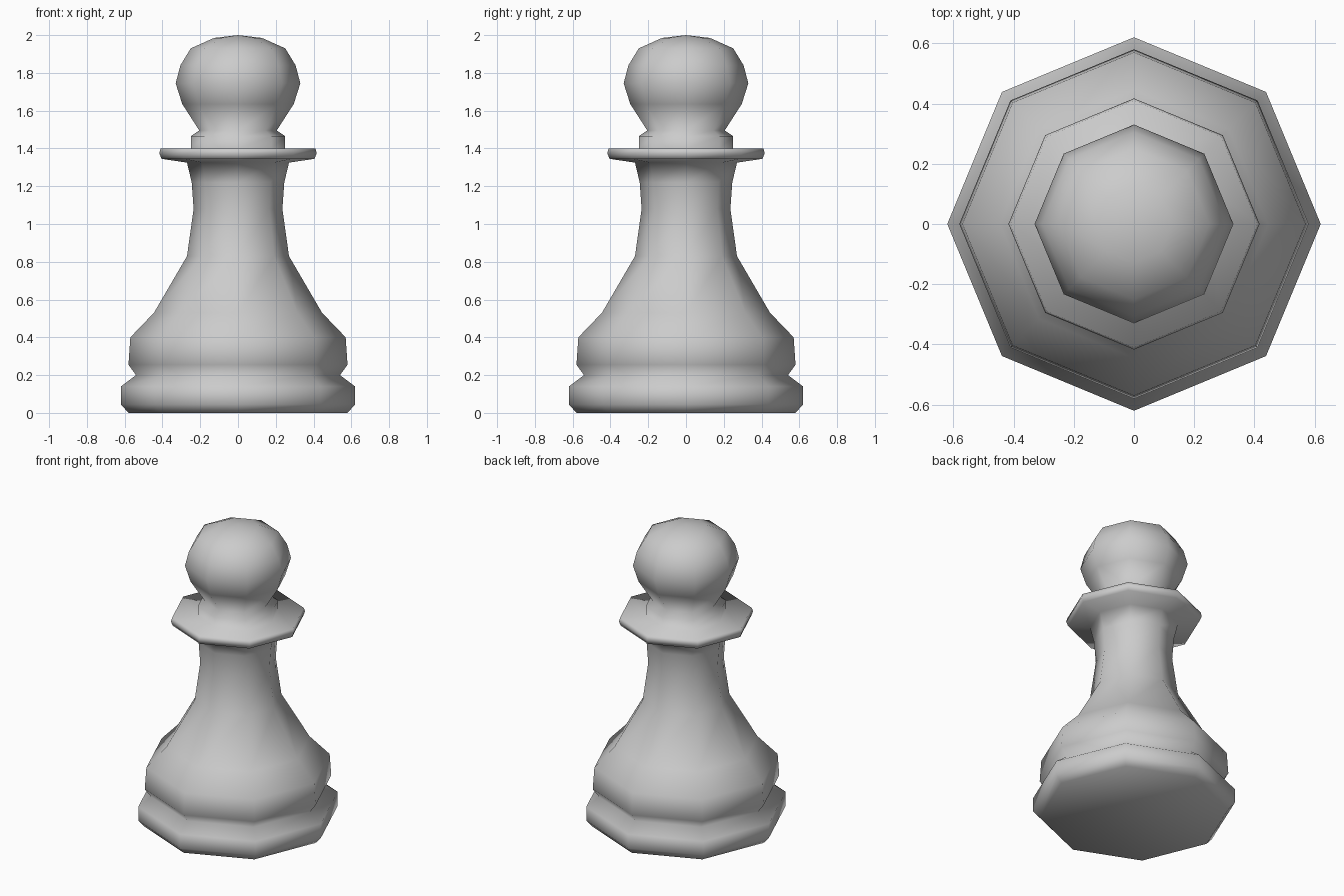
import bpy, bmesh
from math import cos, sin, pi

if "Cube" in bpy.data.objects:
    bpy.data.objects.remove(bpy.data.objects["Cube"])

SIDES = 8

# Half profile (radius, height), grouped by part
foot = [(0.58, 0.0), (0.62, 0.045), (0.62, 0.14), (0.54, 0.20)]
body = [(0.58, 0.255), (0.57, 0.40), (0.445, 0.53), (0.27, 0.83),
        (0.235, 1.08), (0.245, 1.22), (0.27, 1.325)]
collar = [(0.405, 1.345), (0.417, 1.375), (0.41, 1.40),
          (0.25, 1.40), (0.25, 1.465), (0.205, 1.495)]
head = [(0.295, 1.635), (0.33, 1.745), (0.305, 1.84), (0.25, 1.93), (0.127, 1.985)]


def lathe(name, profile, top_z):
    """Turn a profile into a closed eight-sided solid with a pointed top."""
    bm = bmesh.new()
    rings = [[bm.verts.new((r * cos(2 * pi * i / SIDES), r * sin(2 * pi * i / SIDES), z))
              for i in range(SIDES)] for r, z in profile]
    tip = bm.verts.new((0, 0, top_z))
    bm.faces.new(rings[0][::-1])
    for i in range(SIDES):
        j = (i + 1) % SIDES
        for a, b in zip(rings, rings[1:]):
            bm.faces.new((a[i], a[j], b[j], b[i]))
        bm.faces.new((rings[-1][i], rings[-1][j], tip))
    for f in bm.faces:
        f.smooth = True
    mesh = bpy.data.meshes.new(name)
    bm.to_mesh(mesh)
    bm.free()
    obj = bpy.data.objects.new(name, mesh)
    bpy.context.collection.objects.link(obj)
    return obj


# The whole turned piece is one continuous smooth surface
lathe("chess_pawn", foot + body + collar + head, 2.0)
